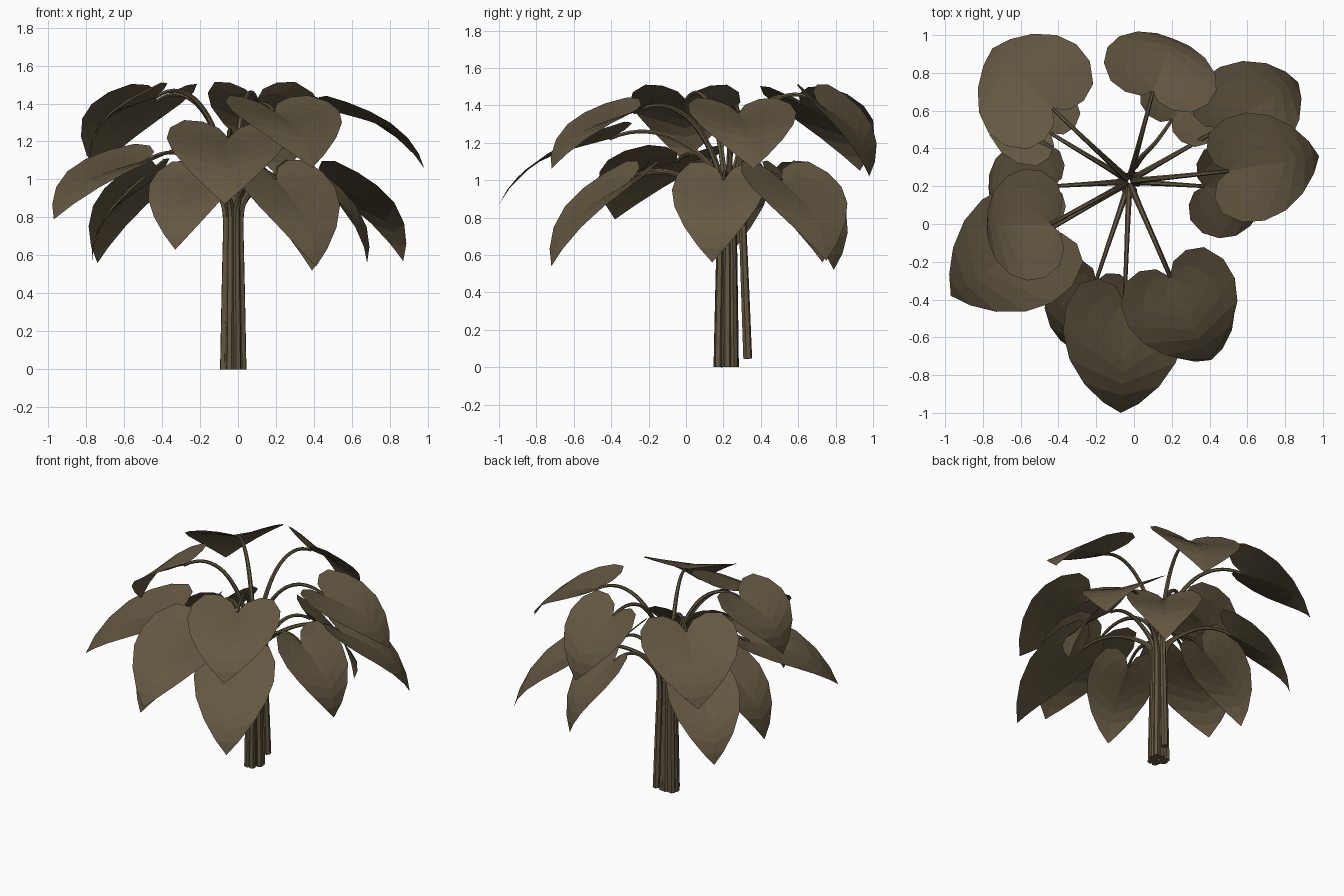
import bpy, bmesh, math
from mathutils import Vector

if "Cube" in bpy.data.objects:
    bpy.data.objects.remove(bpy.data.objects["Cube"])

mat = bpy.data.materials.new("dull olive brown")
mat.diffuse_color = (0.125, 0.096, 0.053, 1)
mat.use_nodes = True
mat.node_tree.nodes["Principled BSDF"].inputs["Base Color"].default_value = mat.diffuse_color

UP = Vector((0, 0, 1))
CENTRE = Vector((-0.025, 0.225, 0))

# half outline of the heart-shaped leaf: (along midrib, share of full width)
OUTLINE = [(0, 0), (-.14, .08), (-.21, .22), (-.18, .37), (.0, .48), (.22, .5),
           (.45, .44), (.68, .31), (.87, .15), (1, 0)]
COLS = 3

# leaves: stalk joint, tip, width, arch height
UPPER = [
    ((-.43, .61, 1.41), (-.75, .93, 1.05), .66, .085),
    ((.10, .70, 1.42), (.21, .98, 1.02), .62, .085),
    ((.50, .28, 1.36), (.98, .36, 1.06), .58, .08),
    ((-.05, -.41, 1.22), (-.07, -1.0, .87), .64, .09),
    ((-.48, -.05, 1.10), (-.97, -.38, .79), .66, .085),
    ((-.44, .00, 1.43), (-.78, -.01, 1.10), .59, .10),
    ((.19, -.28, 1.36), (.39, -.72, 1.06), .62, .08),
]
LOWER = [
    ((.46, .51, 1.00), (.87, .75, .57), .56, .09),
    ((.37, .20, 1.00), (.68, .14, .56), .51, .09),
    ((-.44, .48, 1.00), (-.74, .73, .56), .49, .085),
    ((.20, -.29, 1.00), (.41, -.72, .54), .54, .09),
    ((.20, .55, 1.00), (.39, .79, .52), .50, .09),
    ((-.20, -.30, 1.01), (-.33, -.66, .63), .47, .08),
    ((-.43, .20, 1.01), (-.77, .19, .55), .50, .09),
]


def make_leaf(name, base, tip, width, arch):
    base, tip = Vector(base), Vector(tip)
    chord = tip - base
    side = chord.cross(UP).normalized()
    normal = side.cross(chord).normalized()

    def point(a, w):
        # bulge leans towards the tip; lobes are raised and the outer edges droop
        bulge = 2 * a * (1 - a) + 3.4 * a * a * (1 - a) if a > 0 else 0.8 * a
        fold = abs(w) * (0.20 - 0.30 * min(max(a, 0), 0.8))
        return base + chord * a + side * w + normal * (arch * bulge + fold)

    bm = bmesh.new()
    n = len(OUTLINE) - 1
    for sgn in (-1, 1):
        grid = []
        for i, (oa, ow) in enumerate(OUTLINE):
            ma = i / n
            row = []
            for k in range(COLS + 1):
                f = k / COLS
                row.append(bm.verts.new(point(ma + (oa - ma) * f, sgn * ow * width * f)))
            grid.append(row)
        for i in range(n):
            for k in range(COLS):
                q = [grid[i][k], grid[i][k + 1], grid[i + 1][k + 1], grid[i + 1][k]]
                bm.faces.new(q if sgn > 0 else q[::-1])
    bmesh.ops.remove_doubles(bm, verts=bm.verts, dist=1e-4)
    bmesh.ops.recalc_face_normals(bm, faces=bm.faces)
    if sum(f.normal.dot(normal) for f in bm.faces) < 0:
        bmesh.ops.reverse_faces(bm, faces=bm.faces)
    me = bpy.data.meshes.new(name)
    bm.to_mesh(me)
    bm.free()
    me.materials.append(mat)
    bpy.context.collection.objects.link(bpy.data.objects.new(name, me))


def make_stalk(name, base, foot, neck_z):
    base = Vector(base)
    out = Vector((base.x - CENTRE.x, base.y - CENTRE.y, 0))
    dist = out.length
    out.normalize()
    neck = CENTRE.lerp(foot, .7)
    neck.z = neck_z
    pts = [(foot, 1.0), (foot.lerp(neck, .45), .95), (foot.lerp(neck, .8), .85), (neck, .75),
           (neck + out * dist * .22 + UP * (base.z - neck_z) * .75, .6),
           (base - out * dist * .42 + UP * .05, .5),
           (base - out * dist * .15 + UP * .045, .45), (base, .4)]
    cu = bpy.data.curves.new(name, 'CURVE')
    cu.dimensions = '3D'
    cu.bevel_depth = 0.024
    cu.bevel_resolution = 1
    cu.use_fill_caps = True
    cu.resolution_u = 4
    sp = cu.splines.new('NURBS')
    sp.points.add(len(pts) - 1)
    for p, (co, r) in zip(sp.points, pts):
        p.co = (*co, 1)
        p.radius = r
    sp.order_u = 4
    sp.use_endpoint_u = True
    sp.use_smooth = False
    cu.materials.append(mat)
    bpy.context.collection.objects.link(bpy.data.objects.new(name, cu))


def build_tier(tier, leaves, ring, neck_z):
    for i, (base, tip, width, arch) in enumerate(leaves):
        make_leaf(f"{tier}_leaf_{i + 1}", base, tip, width, arch)
        ang = math.atan2(base[1] - CENTRE.y, base[0] - CENTRE.x)
        foot = CENTRE + Vector((math.cos(ang) * ring, math.sin(ang) * ring * 1.2, 0))
        if tier == "lower" and i == 4:          # stray stalk standing apart at the back
            foot = Vector((.01, .33, .045))
        make_stalk(f"{tier}_stalk_{i + 1}", base, foot, neck_z)


build_tier("upper", UPPER, 0.03, 1.0)
build_tier("lower", LOWER, 0.048, 0.88)
